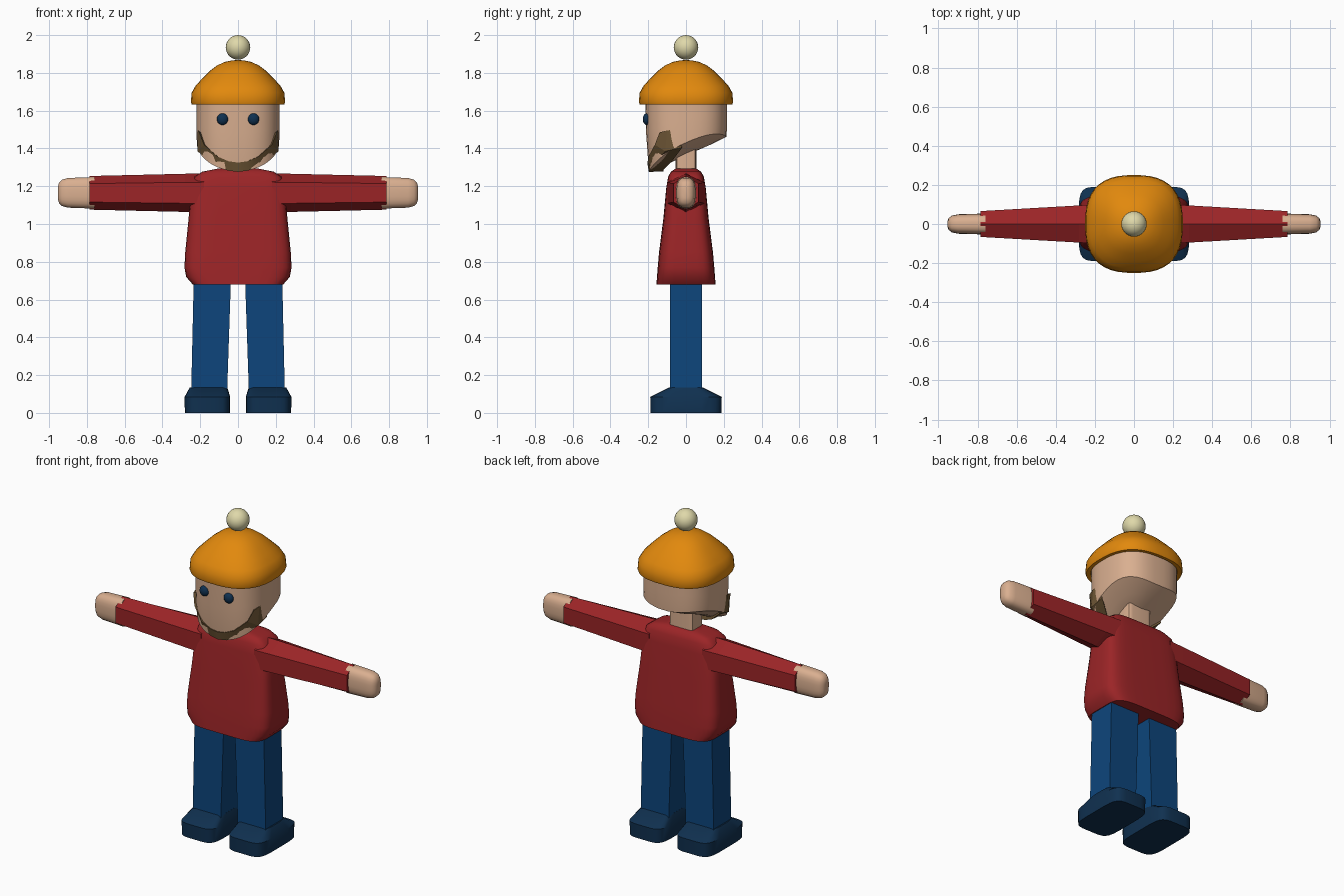
import bpy, bmesh, math
from mathutils import Vector

cube = bpy.data.objects.get("Cube")
if cube:
    bpy.data.objects.remove(cube)


def material(name, rgb):
    m = bpy.data.materials.new(name)
    m.use_nodes = True
    m.diffuse_color = (*rgb, 1)
    m.node_tree.nodes["Principled BSDF"].inputs["Base Color"].default_value = (*rgb, 1)
    return m


RED = material("red wool", (0.33, 0.018, 0.02))
ORANGE = material("orange knit", (0.76, 0.25, 0.004))
SKIN = material("skin", (0.70, 0.43, 0.28))
DENIM = material("blue denim", (0.004, 0.06, 0.20))
NAVY = material("dark navy", (0.005, 0.03, 0.08))
BROWN = material("brown beard", (0.15, 0.09, 0.035))
CREAM = material("cream pompom", (0.74, 0.69, 0.40))


def finish(name, bm, mat, angle):
    bmesh.ops.recalc_face_normals(bm, faces=bm.faces)
    mesh = bpy.data.meshes.new(name)
    bm.to_mesh(mesh)
    bm.free()
    mesh.materials.append(mat)
    ob = bpy.data.objects.new(name, mesh)
    bpy.context.collection.objects.link(ob)
    if angle:
        bpy.ops.object.select_all(action="DESELECT")
        ob.select_set(True)
        bpy.context.view_layer.objects.active = ob
        bpy.ops.object.shade_smooth_by_angle(angle=math.radians(angle))
    return ob


def loft(name, rings, mat, angle=0):
    """Skin a list of equal-length closed rings and cap both ends."""
    bm = bmesh.new()
    loops = [[bm.verts.new(p) for p in ring] for ring in rings]
    n = len(loops[0])
    for a, b in zip(loops, loops[1:]):
        for i in range(n):
            j = (i + 1) % n
            bm.faces.new((a[i], a[j], b[j], b[i]))
    bm.faces.new(loops[0])
    bm.faces.new(loops[-1])
    return finish(name, bm, mat, angle)


def oval(hu, hv, power=2.0, count=32):
    """Rounded-square outline as (u, v) pairs."""
    pts = []
    for i in range(count):
        a = 2 * math.pi * (i + 0.5) / count
        c, s = math.cos(a), math.sin(a)
        pts.append((math.copysign(abs(c) ** (2 / power), c) * hu,
                    math.copysign(abs(s) ** (2 / power), s) * hv))
    return pts


def upright(hx, hy, z, power, cx=0.0, count=32):
    return [Vector((cx + u, v, z)) for u, v in oval(hx, hy, power, count)]


def ball(name, centre, size, mat):
    bm = bmesh.new()
    bmesh.ops.create_uvsphere(bm, u_segments=24, v_segments=14, radius=1)
    for v in bm.verts:
        v.co = Vector(centre) + v.co * Vector(size)
    return finish(name, bm, mat, 60)


# Jumper body, flaring toward a rounded hem
body = [(0.11, 0.055, 1.293), (0.19, 0.08, 1.277), (0.23, 0.095, 1.25), (0.248, 0.105, 1.19),
        (0.262, 0.12, 1.03), (0.28, 0.143, 0.85), (0.284, 0.15, 0.77), (0.275, 0.154, 0.72),
        (0.24, 0.157, 0.68)]
loft("jumper", [upright(hx, hy, z, 5) for hx, hy, z in body], RED, 40)

# Neck
loft("neck", [upright(0.08, 0.055, z, 8, count=16) for z in (1.25, 1.42)], SKIN, 30)


# Head with a jaw that rises toward the back
def jaw(x, y):
    return 1.37 + 0.42 * y + 1.3 * x * x


def head_ring(scale, drop):
    ring = []
    for u, v in oval(0.22, 0.217, 2.7, 40):
        x, y = u * scale, v * scale
        z = 1.68 + (jaw(x, y) - 1.68) * drop
        if y < 0:
            y *= 1 - 0.1 * drop ** 2
        ring.append(Vector((x, y, z)))
    return ring


loft("head", [head_ring(1, 0), head_ring(1, 0.5), head_ring(1, 0.8), head_ring(0.99, 1),
              head_ring(0.6, 1.02), head_ring(0.2, 1.02)], SKIN, 35)

# Beard: each station is front edge, outer edge, rear edge, hidden inner edge
half = [((0.205, -0.14, 1.485), (0.213, -0.10, 1.495), (0.21, -0.06, 1.50), (0.17, -0.09, 1.48)),
        ((0.18, -0.165, 1.42), (0.215, -0.11, 1.385), (0.213, -0.02, 1.405), (0.15, -0.09, 1.43)),
        ((0.11, -0.198, 1.358), (0.12, -0.175, 1.315), (0.12, -0.08, 1.325), (0.09, -0.11, 1.36)),
        ((0.05, -0.203, 1.332), (0.055, -0.193, 1.283), (0.05, -0.12, 1.287), (0.05, -0.13, 1.33))]
chin = [((0, -0.205, 1.325), (0, -0.197, 1.276), (0, -0.12, 1.278), (0, -0.13, 1.32))]
mirrored = [[(-x, y, z) for x, y, z in st] for st in reversed(half)]
loft("beard", half + chin + mirrored, BROWN, 25)

# Hat with a hollow rim, and its pompom
hat = [(0.215, 1.66), (0.225, 1.635), (0.246, 1.633), (0.25, 1.645), (0.246, 1.695), (0.225, 1.732),
       (0.19, 1.77), (0.15, 1.81), (0.11, 1.84), (0.07, 1.858), (0.03, 1.866), (0.005, 1.868)]
loft("hat", [upright(r, r, z, 2 + 2.4 * r, count=40) for r, z in hat], ORANGE, 50)
ball("hat_pompom", (0, 0, 1.935), (0.065, 0.065, 0.065), CREAM)

for side, label in ((1, "left"), (-1, "right")):
    # Eye
    ball(label + "_eye", (side * 0.082, -0.207, 1.555), (0.03, 0.022, 0.031), NAVY)

    # Six-sided sleeve
    sleeve = []
    for x, w, h in ((0.18, 0.10, 0.102), (0.28, 0.095, 0.101), (0.785, 0.066, 0.089)):
        hexagon = [(0, h), (w, h * 0.55), (w, -h * 0.55), (0, -h), (-w, -h * 0.55), (-w, h * 0.55)]
        sleeve.append([(side * x, y, 1.165 + z) for y, z in hexagon])
    loft(label + "_sleeve", sleeve, RED)

    # Mitten-like hand
    hand = [(0.76, 0.054, 0.084), (0.90, 0.05, 0.079), (0.932, 0.043, 0.07),
            (0.948, 0.03, 0.054), (0.954, 0.013, 0.03)]
    loft(label + "_hand", [[(side * x, u, 1.165 + v) for u, v in oval(w, h, 2.8, 24)]
                           for x, w, h in hand], SKIN, 50)

    # Trouser leg
    leg = []
    for z, inner, outer in ((0.72, 0.037, 0.234), (0.10, 0.058, 0.248)):
        leg.append([(side * x, y, z) for x, y in
                    ((inner, -0.085), (outer, -0.085), (outer, 0.085), (inner, 0.085))])
    loft(label + "_leg", leg, DENIM)

    # Shoe with a sloping upper
    shoe = [(0.162, 0.12, 0.188, 0), (0.162, 0.121, 0.19, 0.085), (0.156, 0.10, 0.09, 0.134)]
    loft(label + "_shoe", [upright(hx, hy, z, 5, side * cx, 24) for cx, hx, hy, z in shoe], NAVY, 30)
